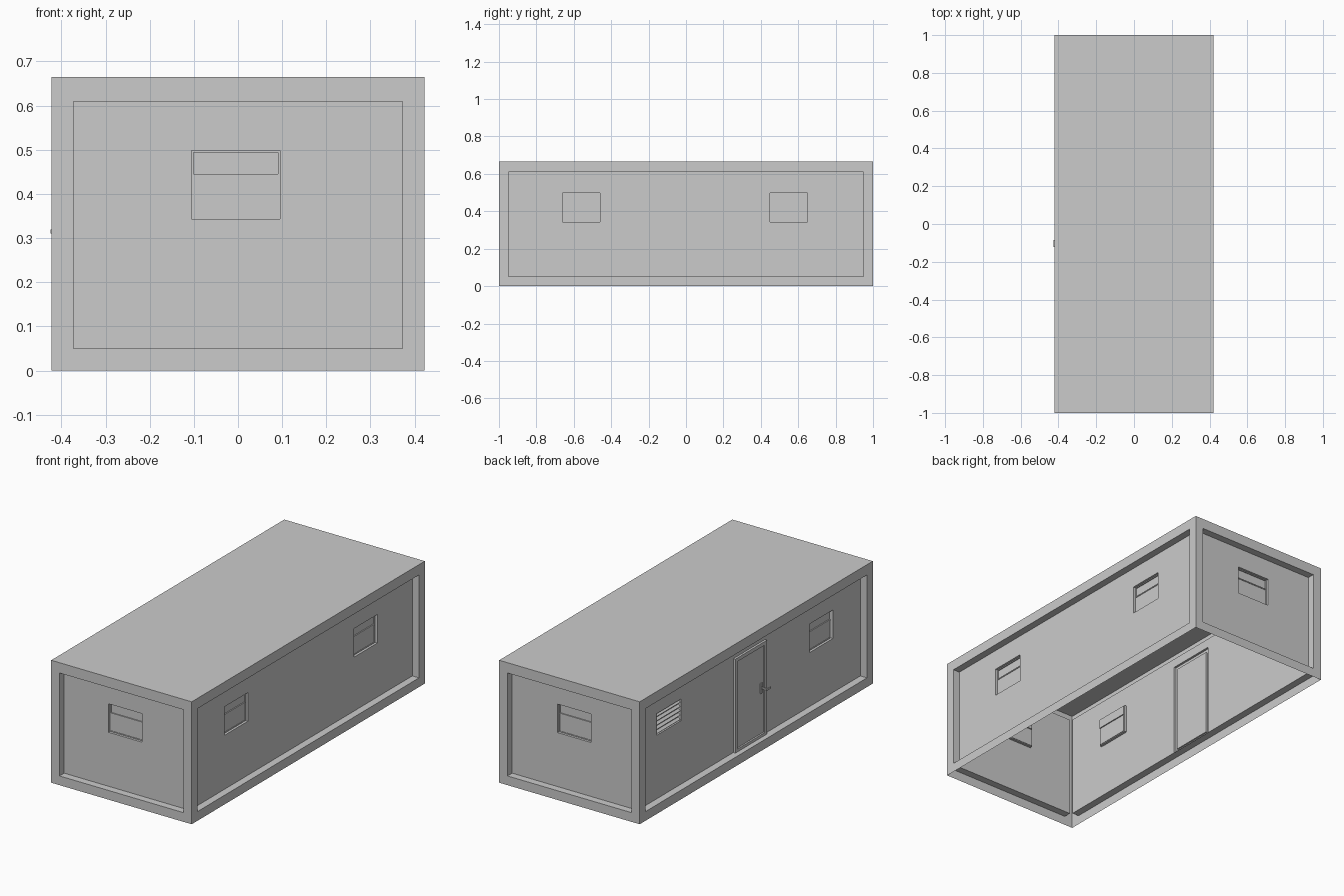
import bpy, bmesh
from math import pi, radians
from mathutils import Matrix

if "Cube" in bpy.data.objects:
    bpy.data.objects.remove(bpy.data.objects["Cube"])

W, L, H = 0.422, 1.0, 0.665      # half width, half length, height
DEPTH = 0.04                     # how far the wall panels sit behind the frame
SIDES = {"front": (0, L), "right": (pi / 2, W), "back": (pi, L), "left": (-pi / 2, W)}


def finish(name, bm, side=None):
    bmesh.ops.remove_doubles(bm, verts=bm.verts, dist=1e-5)
    me = bpy.data.meshes.new(name)
    bm.to_mesh(me)
    bm.free()
    ob = bpy.data.objects.new(name, me)
    bpy.context.collection.objects.link(ob)
    if side:
        ob.rotation_euler.z = SIDES[side][0]
    return ob


def face(bm, half, pts):
    bm.faces.new([bm.verts.new((u, d - half, v)) for u, v, d in pts])


def sheet(bm, half, rect, d, holes=()):
    """Flat rectangle (u0, v0, u1, v1) at depth d, with rectangular openings."""
    us = sorted({rect[0], rect[2], *(h[i] for h in holes for i in (0, 2))})
    vs = sorted({rect[1], rect[3], *(h[i] for h in holes for i in (1, 3))})
    for a, b in zip(us, us[1:]):
        for c, e in zip(vs, vs[1:]):
            mu, mv = (a + b) / 2, (c + e) / 2
            if not any(h[0] < mu < h[2] and h[1] < mv < h[3] for h in holes):
                face(bm, half, [(a, c, d), (b, c, d), (b, e, d), (a, e, d)])


def reveal(bm, half, r, d0, d1):
    """Four side faces joining depth d0 to depth d1 around a rectangle."""
    c = [(r[0], r[1]), (r[2], r[1]), (r[2], r[3]), (r[0], r[3])]
    for i in range(4):
        a, b = c[i], c[(i + 1) % 4]
        face(bm, half, [(*a, d0), (*b, d0), (*b, d1), (*a, d1)])


def box(bm, half, u0, v0, d0, u1, v1, d1, tilt=0):
    m = (Matrix.Translation(((u0 + u1) / 2, (d0 + d1) / 2 - half, (v0 + v1) / 2))
         @ Matrix.Rotation(tilt, 4, 'X')
         @ Matrix.Diagonal((u1 - u0, d1 - d0, v1 - v0, 1)))
    bmesh.ops.create_cube(bm, size=1, matrix=m)


# Wall: outer frame ring with a recessed panel that has openings
def wall(side, openings):
    half = SIDES[side][1]
    w = W if half == L else L
    panel = (-w + 0.05, 0.05, w - 0.05, 0.609)
    bm = bmesh.new()
    sheet(bm, half, (-w, 0, w, H), 0, [panel])
    reveal(bm, half, panel, 0, DEPTH)
    sheet(bm, half, panel, DEPTH, openings)
    finish(side + "_wall", bm, side)


# Window: recessed sash with a short upper and a tall lower pane
def window(side, r, name):
    half = SIDES[side][1]
    bm = bmesh.new()
    t, d = 0.004, DEPTH + 0.013
    lower = (r[0] + t, r[1] + t, r[2] - t, 0.439)
    upper = (r[0] + t, 0.445, r[2] - t, r[3] - t)
    reveal(bm, half, r, DEPTH, d)
    sheet(bm, half, r, d, [lower, upper])
    for pane, depth in ((lower, 0.003), (upper, 0.006)):
        reveal(bm, half, pane, d, d + depth)
        sheet(bm, half, pane, d + depth)
    finish(name, bm, side)


def win(u):
    return (u, 0.343, u + 0.2, 0.498)


# Openings per side, in local left-to-right coordinates
windows = {"front": [win(-0.105)], "back": [win(-0.1)],
           "right": [win(-0.66), win(0.45)], "left": [win(0.515)]}
door = (-0.14, 0.05, 0.133, 0.56)
vent = (-0.8, 0.395, -0.59, 0.512)
for side, rects in windows.items():
    wall(side, rects + ([door, vent] if side == "left" else []))
    for i, r in enumerate(rects):
        window(side, r, f"{side}_window_{i + 1}")

# Roof
bm = bmesh.new()
bmesh.ops.create_grid(bm, x_segments=1, y_segments=1, size=1,
                      matrix=Matrix.Translation((0, 0, H)) @ Matrix.Diagonal((W, L, 1, 1)))
finish("roof", bm)

# Door: raised frame around a slightly recessed leaf
bm = bmesh.new()
leaf = (door[0] + 0.02, door[1] + 0.015, door[2] - 0.02, door[3] - 0.02)
out, inn = DEPTH - 0.012, DEPTH - 0.003
reveal(bm, W, door, DEPTH, out)
sheet(bm, W, door, out, [leaf])
reveal(bm, W, leaf, out, inn)
sheet(bm, W, leaf, inn)
finish("door", bm, "left")

# Door handle: back plate, stem and lever
bm = bmesh.new()
box(bm, W, 0.086, 0.285, inn - 0.005, 0.1, 0.34, inn)
box(bm, W, 0.089, 0.311, 0.0, 0.097, 0.319, inn)
box(bm, W, 0.085, 0.31, -0.003, 0.123, 0.32, 0.004)
finish("door_handle", bm, "left")

# Ventilation grille: recessed tray with tilted slats
bm = bmesh.new()
back = DEPTH + 0.016
reveal(bm, W, vent, DEPTH, back)
sheet(bm, W, vent, back)
n = 5
step = (vent[3] - vent[1]) / n
for i in range(n):
    v = vent[1] + step * (i + 0.5)
    box(bm, W, vent[0] + 0.003, v - 0.0015, DEPTH, vent[2] - 0.003, v + 0.0015, back, radians(40))
finish("vent_grille", bm, "left")
